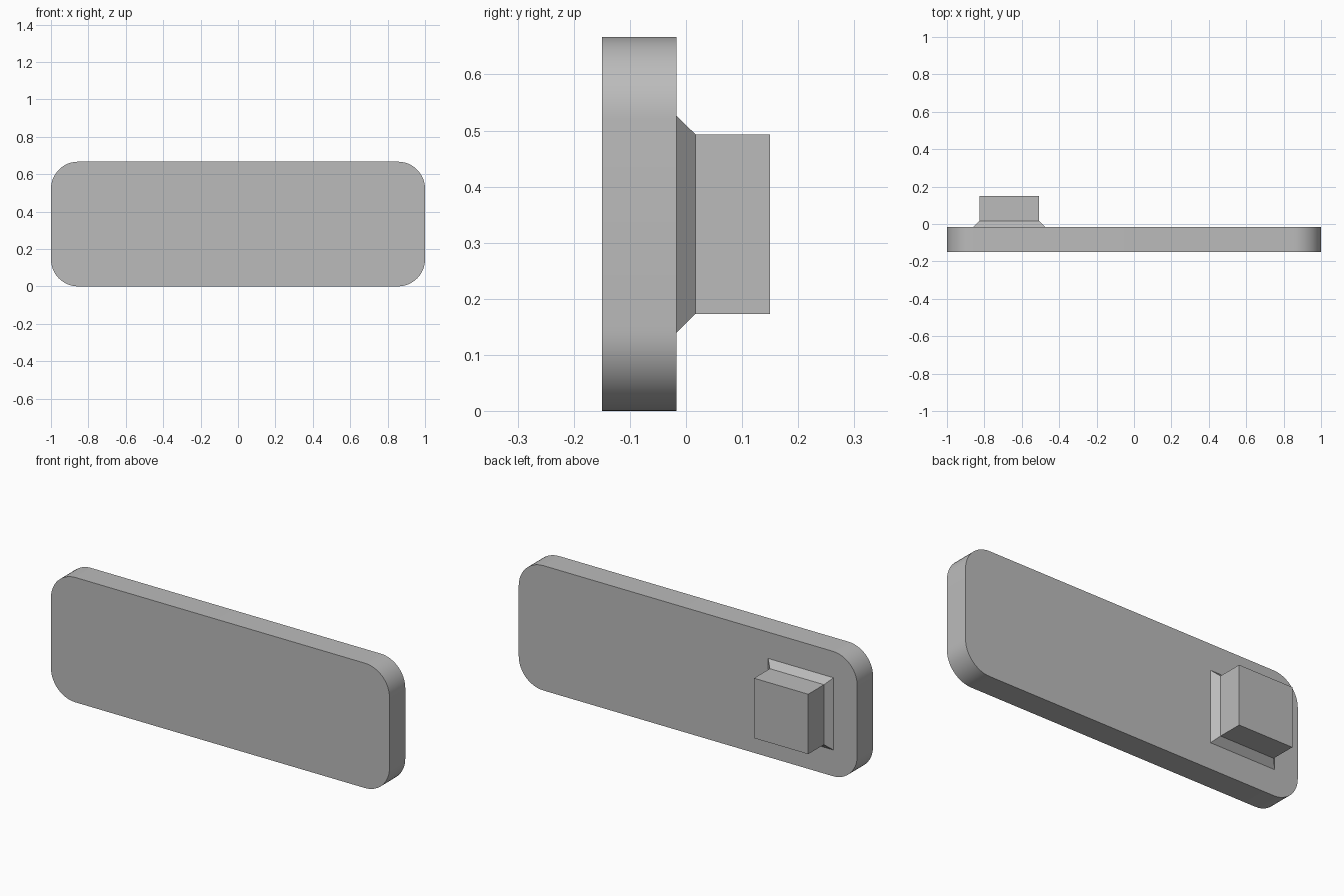
import bpy, bmesh, math

cube = bpy.data.objects.get("Cube")
if cube:
    bpy.data.objects.remove(cube, do_unlink=True)

grey = bpy.data.materials.new("plain grey")
grey.use_nodes = True
colour = (0.5, 0.5, 0.5, 1)
grey.diffuse_color = colour
grey.node_tree.nodes["Principled BSDF"].inputs["Base Color"].default_value = colour


def loft(name, sections):
    """Solid through matching (y, outline) sections, with closed ends."""
    bm = bmesh.new()
    rings = [[bm.verts.new((x, y, z)) for x, z in outline] for y, outline in sections]
    count = len(rings[0])
    for a, b in zip(rings, rings[1:]):
        for i in range(count):
            j = (i + 1) % count
            bm.faces.new((a[i], a[j], b[j], b[i]))
    bm.faces.new(rings[0])
    bm.faces.new(rings[-1])
    bmesh.ops.recalc_face_normals(bm, faces=bm.faces)
    mesh = bpy.data.meshes.new(name)
    bm.to_mesh(mesh)
    bm.free()
    mesh.materials.append(grey)
    obj = bpy.data.objects.new(name, mesh)
    bpy.context.collection.objects.link(obj)
    bpy.ops.object.select_all(action="DESELECT")
    obj.select_set(True)
    bpy.context.view_layer.objects.active = obj
    bpy.ops.object.shade_smooth_by_angle(angle=math.radians(30))
    return obj


def rounded_rectangle(half_x, half_z, centre_z, radius, steps=12):
    points = []
    for corner, (sx, sz) in enumerate([(1, 1), (-1, 1), (-1, -1), (1, -1)]):
        for i in range(steps + 1):
            a = math.pi / 2 * (corner + i / steps)
            points.append((sx * (half_x - radius) + radius * math.cos(a),
                           centre_z + sz * (half_z - radius) + radius * math.sin(a)))
    return points


def square(half, x, z):
    return [(x + sx * half, z + sz * half) for sx, sz in [(1, 1), (-1, 1), (-1, -1), (1, -1)]]


MID_Z = 1 / 3
PLATE_BACK = -0.0167

# Flat plate with rounded corners
outline = rounded_rectangle(1, MID_Z, MID_Z, 0.145)
loft("plate", [(-0.15, outline), (PLATE_BACK, outline)])

# Square peg with a flared foot on the back
TAB_X = -0.667
loft("peg", [(PLATE_BACK, square(0.193, TAB_X, MID_Z)),
             (0.0167, square(0.16, TAB_X, MID_Z)),
             (0.15, square(0.16, TAB_X, MID_Z))])
